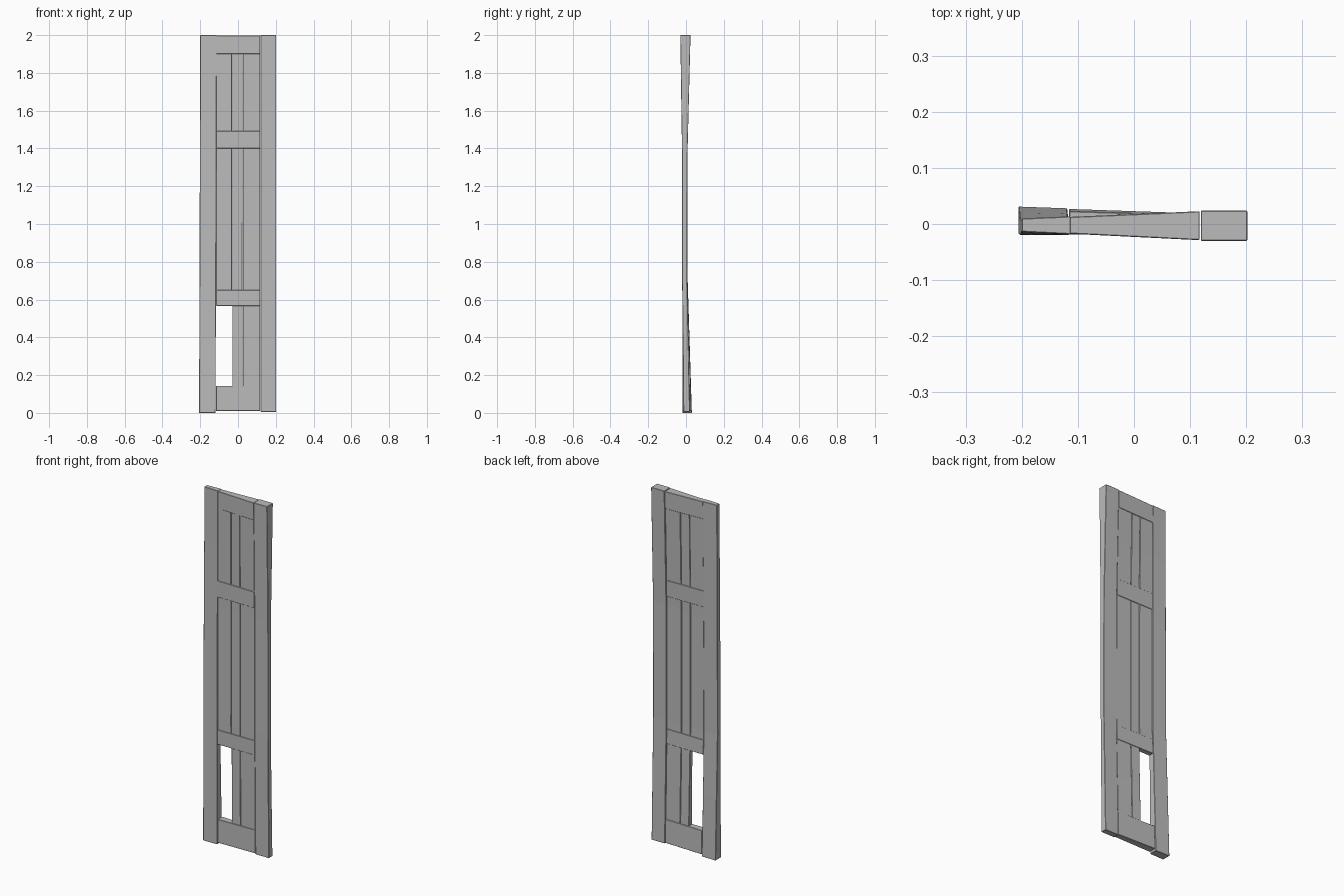
import bpy, bmesh

cube = bpy.data.objects.get("Cube")
if cube:
    bpy.data.objects.remove(cube, do_unlink=True)

grey = bpy.data.materials.new("weathered_grey")
grey.use_nodes = True
colour = (0.5, 0.5, 0.5, 1)
grey.diffuse_color = colour
bsdf = next(n for n in grey.node_tree.nodes if n.type == 'BSDF_PRINCIPLED')
bsdf.inputs["Base Color"].default_value = colour

# Warped front and back depths (height, front, back) along each side of the door
LEFT = [(0, -.018, .031), (.7, -.02, .009), (1.4, -.018, .008), (2, -.014, .010)]
RIGHT = [(0, -.013, .02), (.7, -.02, .006), (1.3, -.02, .006), (2, -.03, .024)]


def along(profile, z):
    for a, b in zip(profile, profile[1:]):
        if z <= b[0]:
            t = (z - a[0]) / (b[0] - a[0])
            return [a[i] + (b[i] - a[i]) * t for i in (1, 2)]
    return profile[-1][1:]


def depth(x, z, side):
    """Warped depth at a point of the door; side 0 is front, 1 is back."""
    t = min(max((x + .2) / .32, 0), 1)
    return along(LEFT, z)[side] * (1 - t) + along(RIGHT, z)[side] * t


def board(name, x0, x1, z0, z1, inset=0.0, lean=0.0):
    """A timber board following the warp; lean shifts its foot sideways."""
    heights = [z0] + [z for z in (.35, .7, 1.0, 1.35, 1.7) if z0 < z < z1] + [z1]
    bm = bmesh.new()
    rings = []
    for z in heights:
        dx = lean * (1 - z / 2)
        rings.append([bm.verts.new((x + dx, depth(x, z, s) + (inset, -inset)[s], z))
                      for x, s in ((x0, 0), (x1, 0), (x1, 1), (x0, 1))])
    for low, high in zip(rings, rings[1:]):
        for i in range(4):
            j = (i + 1) % 4
            bm.faces.new((low[i], low[j], high[j], high[i]))
    bm.faces.new(rings[0][::-1])
    bm.faces.new(rings[-1])
    mesh = bpy.data.meshes.new(name)
    bm.to_mesh(mesh)
    bm.free()
    mesh.materials.append(grey)
    obj = bpy.data.objects.new(name, mesh)
    bpy.context.collection.objects.link(obj)
    # Slightly worn edges
    bevel = obj.modifiers.new("worn_edges", 'BEVEL')
    bevel.width = .0015
    bevel.segments = 1
    bevel.limit_method = 'ANGLE'
    return obj


# Upright stiles
board("left_in_view_stile".replace("left_in_view", "right"), -.2, -.113, 0, 2, lean=-.006)
board("left_stile", .119, .202, .006, 2)

# Cross rails
for name, z0, z1 in (("bottom_rail", .01, .143), ("lower_rail", .567, .65),
                     ("middle_rail", 1.4, 1.492), ("top_rail", 1.9, 1.998)):
    board(name, -.116, .117, z0, z1, .001)

# Panel planks: the lower panel has lost one
PLANKS = (("outer_right", -.116, -.032, .003), ("centre", -.03, .024, .004),
          ("outer_left", .026, .117, .003))
for panel, z0, z1 in (("lower", .14, .57), ("middle", .645, 1.405), ("upper", 1.487, 1.905)):
    for plank, x0, x1, inset in PLANKS:
        if (panel, plank) != ("lower", "outer_right"):
            board(panel + "_" + plank + "_plank", x0, x1, z0, z1, inset)
